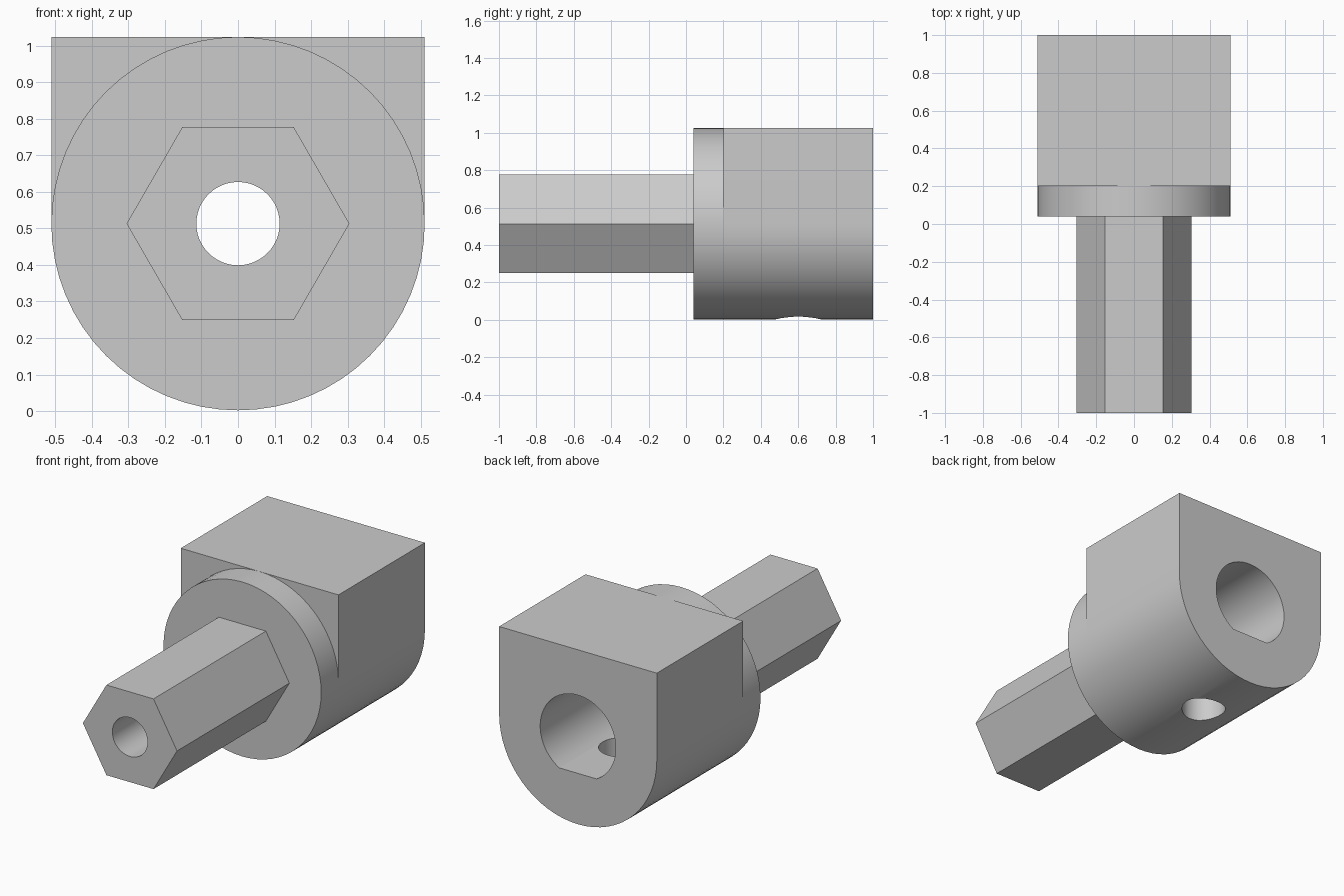
import bpy
import bmesh
from math import cos, sin, pi, radians, asin
from mathutils import Matrix, Vector

if "Cube" in bpy.data.objects:
    bpy.data.objects.remove(bpy.data.objects["Cube"], do_unlink=True)

AXIS_Z = 0.513      # height of the shaft axis
R = 0.511           # collar radius and half width of the block

grey = bpy.data.materials.new("plain_grey")
grey.use_nodes = True
colour = (0.6, 0.6, 0.6, 1)
grey.diffuse_color = colour
grey.node_tree.nodes["Principled BSDF"].inputs["Base Color"].default_value = colour


def arc(radius, start, end, steps):
    """Points on an arc in the x-z plane, around the shaft axis."""
    angles = [start + (end - start) * i / steps for i in range(steps + 1)]
    return [(radius * cos(a), AXIS_Z + radius * sin(a)) for a in angles]


def circle(radius, steps=64):
    return arc(radius, 0, 2 * pi, steps)[:-1]


def prism(name, profile, y0, y1):
    """Extrude an x-z profile along y."""
    bm = bmesh.new()
    face = bm.faces.new([bm.verts.new((x, y0, z)) for x, z in profile])
    result = bmesh.ops.extrude_face_region(bm, geom=[face])
    moved = [g for g in result["geom"] if isinstance(g, bmesh.types.BMVert)]
    bmesh.ops.translate(bm, verts=moved, vec=(0, y1 - y0, 0))
    bmesh.ops.recalc_face_normals(bm, faces=bm.faces)
    mesh = bpy.data.meshes.new(name)
    bm.to_mesh(mesh)
    bm.free()
    obj = bpy.data.objects.new(name, mesh)
    bpy.context.collection.objects.link(obj)
    mesh.materials.append(grey)
    return obj


def combine(target, other, operation):
    """Apply a boolean and drop the helper."""
    mod = target.modifiers.new(operation.lower(), "BOOLEAN")
    mod.operation = operation
    mod.solver = "EXACT"
    mod.object = other
    bpy.context.view_layer.objects.active = target
    bpy.ops.object.modifier_apply(modifier=mod.name)
    bpy.data.objects.remove(other, do_unlink=True)


# Block with a round underside, round collar and hexagonal shaft
block_profile = arc(R, pi, 2 * pi, 32) + [(R, AXIS_Z + R), (-R, AXIS_Z + R)]
coupler = prism("shaft_coupler", block_profile, 0.2, 1)
combine(coupler, prism("collar", circle(R), 0.04, 0.2), "UNION")
combine(coupler, prism("hex_shaft", circle(0.305, 6), -1, 0.04), "UNION")

# Narrow bore through the whole length
combine(coupler, prism("through_bore", circle(0.114, 48), -1.1, 1.1), "DIFFERENCE")

# Wide bore from the back, with a flat along its bottom
flat = asin(0.213 / 0.245)
d_profile = arc(0.245, -flat, pi + flat, 48)
combine(coupler, prism("d_bore", d_profile, 0.2, 1.1), "DIFFERENCE")

# Set screw hole from below into the wide bore
screw = prism("screw_hole", circle(0.12, 48), -0.2, 0.2)
screw.data.transform(Matrix.Translation((0, 0, -AXIS_Z)))
screw.data.transform(Matrix.Rotation(pi / 2, 4, "X"))
screw.data.transform(Matrix.Translation(Vector((0, 0.6, 0.15))))
combine(coupler, screw, "DIFFERENCE")

# Smooth round walls, sharp edges kept
bpy.ops.object.select_all(action="DESELECT")
coupler.select_set(True)
bpy.context.view_layer.objects.active = coupler
bpy.ops.object.shade_smooth_by_angle(angle=radians(25))
